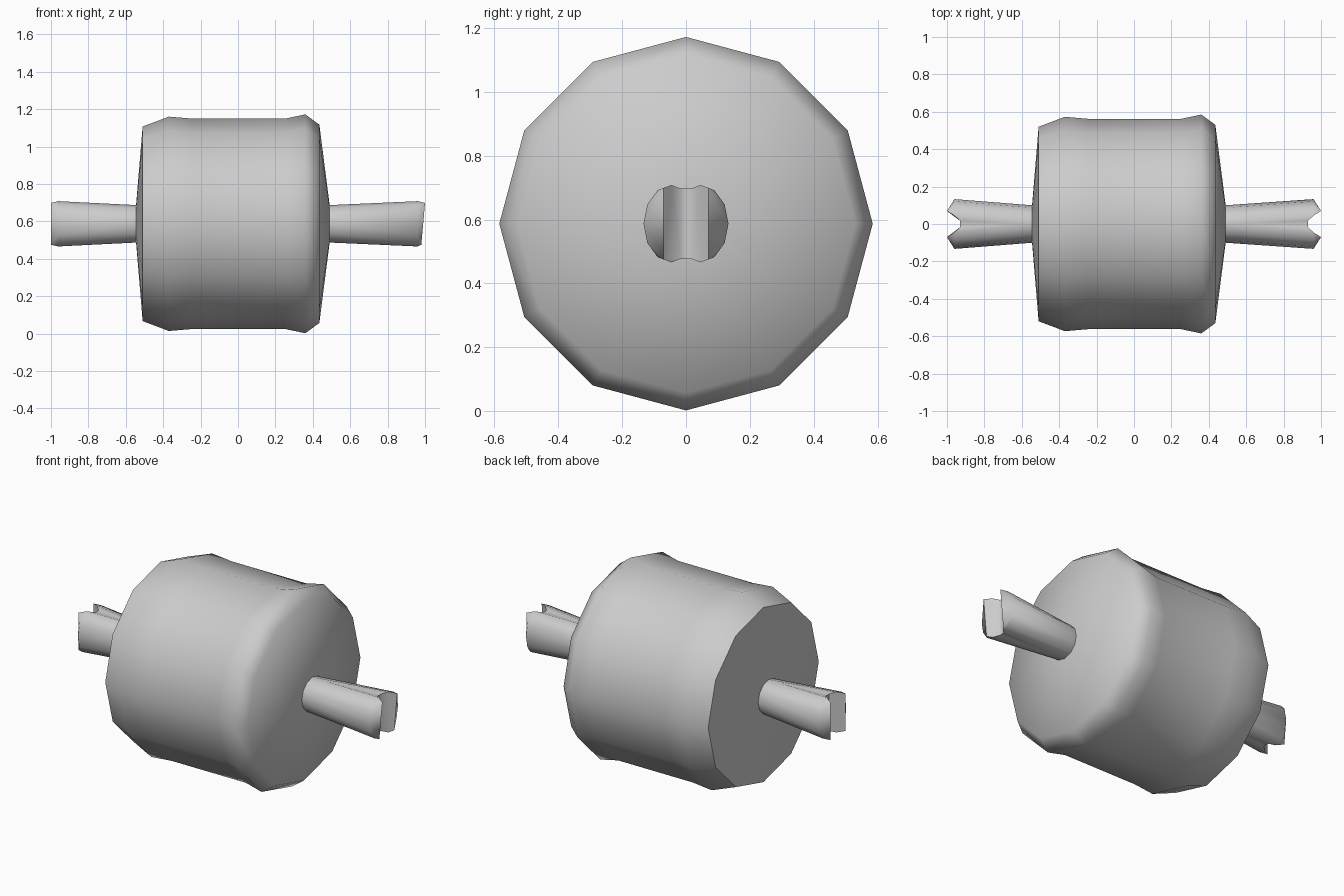
import bpy, bmesh
from math import sin, cos, radians

cube = bpy.data.objects.get("Cube")
if cube:
    bpy.data.objects.remove(cube)

SIDES = 12
AXIS_Z = 0.587

grey = bpy.data.materials.new("plain_grey")
grey.use_nodes = True
color = (0.6, 0.6, 0.6, 1)
grey.diffuse_color = color
grey.node_tree.nodes["Principled BSDF"].inputs["Base Color"].default_value = color


def finish(bm, name, angle):
    bmesh.ops.recalc_face_normals(bm, faces=bm.faces)
    mesh = bpy.data.meshes.new(name)
    bm.to_mesh(mesh)
    bm.free()
    mesh.materials.append(grey)
    obj = bpy.data.objects.new(name, mesh)
    bpy.context.collection.objects.link(obj)
    obj.location.z = AXIS_Z
    bpy.ops.object.select_all(action="DESELECT")
    obj.select_set(True)
    bpy.context.view_layer.objects.active = obj
    bpy.ops.object.shade_smooth_by_angle(angle=radians(angle))


def build_drum():
    # Turned drum with raised, bevelled rims: (x, radius)
    profile = [(-0.545, 0.1), (-0.51, 0.52), (-0.37, 0.573), (-0.24, 0.562),
               (0.25, 0.562), (0.36, 0.585), (0.435, 0.53), (0.49, 0.1)]
    bm = bmesh.new()
    rings = []
    for x, r in profile:
        angles = [radians(360 / SIDES * i) for i in range(SIDES)]
        rings.append([bm.verts.new((x, r * cos(a), r * sin(a))) for a in angles])
    for a, b in zip(rings, rings[1:]):
        for i in range(SIDES):
            j = (i + 1) % SIDES
            bm.faces.new((a[i], a[j], b[j], b[i]))
    bm.faces.new(rings[0])
    bm.faces.new(rings[-1])
    finish(bm, "drum", 55)


def build_pin(name, side, root, low_tip):
    # Flared pin whose end splits into two bevelled prongs
    bm = bmesh.new()

    def vert(x, y, z):
        return bm.verts.new((side * x, y, z))

    angles = [radians(90 - 30 * i) for i in range(7)]
    inner_ends = []
    root_top, root_low = vert(root, 0, 0.1), vert(root, 0, -0.1)
    for s in (1, -1):
        base = [root_top]
        base += [vert(root, s * 0.1 * cos(a), 0.1 * sin(a)) for a in angles[1:-1]]
        base.append(root_low)
        tip = [vert(0.96, s * (0.045 + 0.088 * cos(a)), 0.121 * sin(a)) for a in angles]
        ridge = vert(1, s * 0.07, 0.112), vert(low_tip, s * 0.07, -0.112)
        inner = vert(0.93, s * 0.017, 0.11), vert(0.93, s * 0.017, -0.11)
        inner_ends.append(inner)
        # Outer wall and outer bevel
        for i in range(6):
            bm.faces.new((base[i], base[i + 1], tip[i + 1], tip[i]))
            bm.faces.new((tip[i], tip[i + 1], ridge[i // 3]))
        bm.faces.new((tip[3], ridge[1], ridge[0]))
        # Inner bevel and groove walls
        bm.faces.new((inner[0], tip[0], ridge[0], ridge[1], tip[6], inner[1]))
        bm.faces.new((root_top, tip[0], inner[0]))
        bm.faces.new((root_low, inner[1], tip[6]))
    # Groove floors and the bottom of the notch
    (a, b), (c, d) = inner_ends
    bm.faces.new((root_top, a, c))
    bm.faces.new((root_low, d, b))
    bm.faces.new((a, b, d, c))
    finish(bm, name, 50)


build_drum()
build_pin("left_pin", 1, 0.488, 0.98)
build_pin("right_pin", -1, 0.543, 1)
